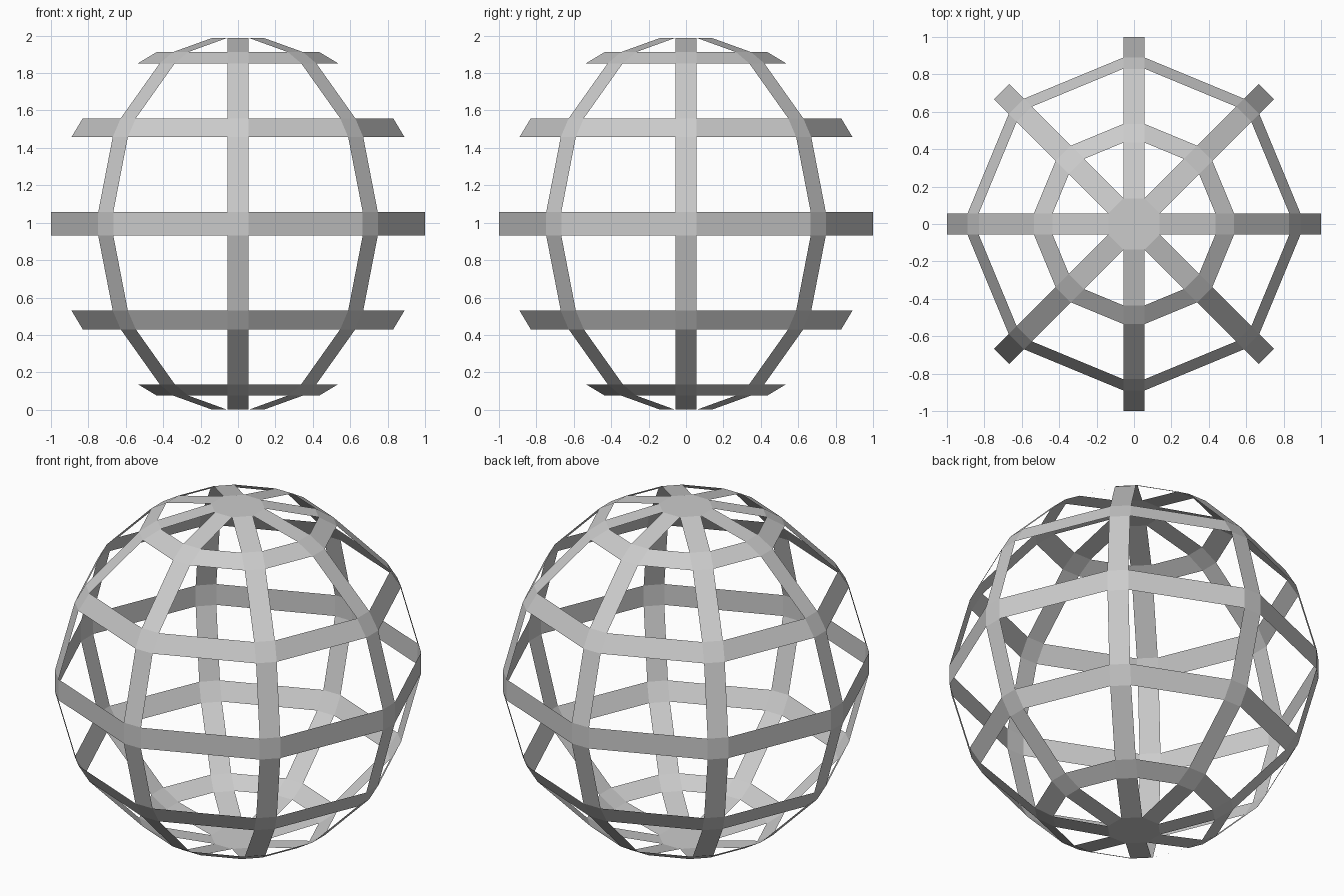
import bpy
from math import sin, cos, pi, tan

if "Cube" in bpy.data.objects:
    bpy.data.objects.remove(bpy.data.objects["Cube"])

N = 8            # meridians
W = 0.057        # half width of a strip
CZ = 0.994       # centre height

# Upper half of the rib profile (radius, height above centre)
upper = [(W / tan(pi / N), 0.994), (0.435, 0.918), (0.535, 0.858),
         (0.83, 0.564), (0.89, 0.464), (1.0, 0.0625)]
profile = upper + [(r, -z) for r, z in reversed(upper)]


def point(i, side, r, z):
    """Corner on meridian i, offset sideways by half a strip."""
    a = 2 * pi * i / N
    y = side * W
    return (r * cos(a) - y * sin(a), r * sin(a) + y * cos(a), z + CZ)


def add_mesh(name, verts, faces):
    me = bpy.data.meshes.new(name)
    me.from_pydata(verts, [], faces)
    me.update()
    ob = bpy.data.objects.new(name, me)
    bpy.context.collection.objects.link(ob)
    return ob


# Vertical ribs running from cap to cap
for i in range(N):
    verts = [point(i, s, r, z) for r, z in profile for s in (-1, 1)]
    faces = [(2 * k, 2 * k + 2, 2 * k + 3, 2 * k + 1)
             for k in range(len(profile) - 1)]
    add_mesh(f"rib_{i + 1}", verts, faces)

# Horizontal rings: flat bands bridging neighbouring ribs
for n, k in enumerate(range(1, len(profile) - 1, 2)):
    top, low = profile[k], profile[k + 1]
    verts, faces = [], []
    for i in range(N):
        b = len(verts)
        verts += [point(i, 1, *low), point(i + 1, -1, *low),
                  point(i + 1, -1, *top), point(i, 1, *top)]
        faces.append((b, b + 1, b + 2, b + 3))
    add_mesh(f"ring_{n + 1}", verts, faces)

# Octagonal caps at the poles
for name, (r, z) in (("top_cap", profile[0]), ("bottom_cap", profile[-1])):
    verts = [point(i, 1, r, z) for i in range(N)]
    order = range(N) if z > 0 else reversed(range(N))
    add_mesh(name, verts, [tuple(order)])
